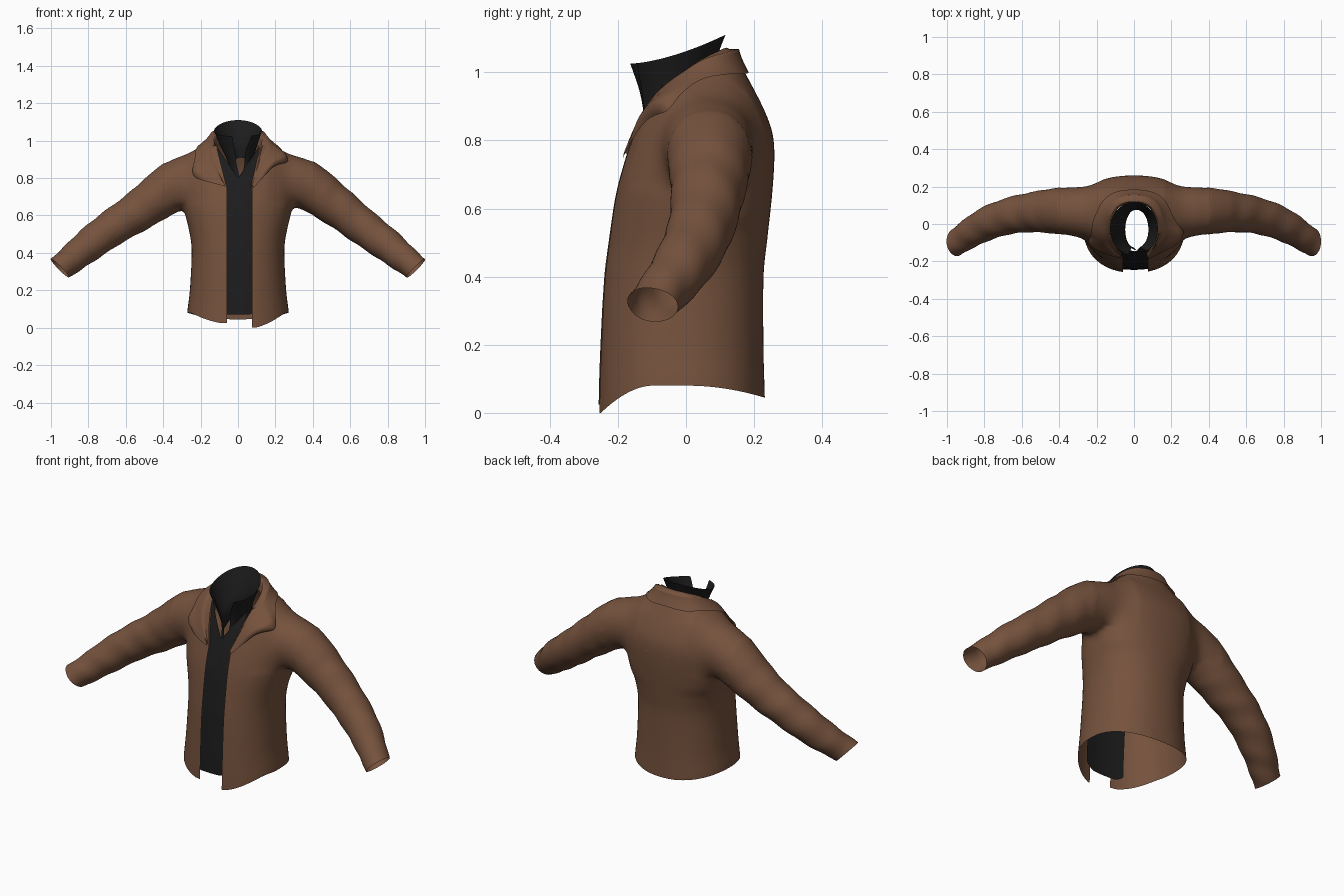
import bpy, bmesh
from math import sin, cos, pi, copysign
from mathutils import Vector
from mathutils.bvhtree import BVHTree

if "Cube" in bpy.data.objects:
    bpy.data.objects.remove(bpy.data.objects["Cube"])


def material(name, rgb):
    m = bpy.data.materials.new(name)
    m.use_nodes = True
    m.diffuse_color = (*rgb, 1)
    bsdf = m.node_tree.nodes["Principled BSDF"]
    bsdf.inputs["Base Color"].default_value = (*rgb, 1)
    bsdf.inputs["Roughness"].default_value = 0.8
    return m


brown = material("brown cloth", (0.18, 0.085, 0.047))
black = material("black cloth", (0.012, 0.012, 0.012))


def spline(points, steps):
    """Catmull-Rom interpolation through tuples of any length."""
    p = [points[0]] + list(points) + [points[-1]]
    out = []
    for i in range(1, len(p) - 2):
        for s in range(steps):
            t = s / steps
            out.append(tuple(
                b + 0.5 * t * (c - a + t * (2 * a - 5 * b + 4 * c - d + t * (3 * (b - c) + d - a)))
                for a, b, c, d in zip(*p[i - 1:i + 3])))
    return out + [tuple(points[-1])]


def loft(bm, rows, closed=False, caps=False):
    vs = [[bm.verts.new(p) for p in row] for row in rows]
    n = len(vs[0])
    for a, b in zip(vs, vs[1:]):
        for i in range(n if closed else n - 1):
            j = (i + 1) % n
            bm.faces.new((a[i], a[j], b[j], b[i]))
    if caps:
        bm.faces.new(vs[0])
        bm.faces.new(vs[-1])


def finish(name, bm, mat):
    me = bpy.data.meshes.new(name)
    bm.to_mesh(me)
    bm.free()
    me.materials.append(mat)
    me.shade_smooth()
    ob = bpy.data.objects.new(name, me)
    bpy.context.collection.objects.link(ob)
    return ob


# Jacket volume: torso rings (height, half width, front, back)
TORSO = [(-.06, .277, -.262, .234), (.08, .272, -.261, .232), (.2, .258, -.257, .228),
         (.4, .248, -.245, .228), (.5, .258, -.232, .238), (.64, .29, -.21, .253),
         (.75, .305, -.18, .26), (.82, .3, -.157, .255), (.88, .29, -.132, .234),
         (.93, .265, -.105, .21), (.97, .21, -.08, .189), (1.0, .165, -.06, .173),
         (1.05, .13, -.05, .15), (1.1, .12, -.04, .14)]


def power(v, e):
    return copysign(abs(v) ** e, v)


bm = bmesh.new()
rows = []
for z, w, f, b in spline(TORSO, 4):
    row = []
    for k in range(48):
        a = 2 * pi * k / 48
        squareness = .72 if a < pi and .55 < z < .95 else .88
        row.append((w * power(cos(a), .9), (f + b) / 2 + (b - f) / 2 * power(sin(a), squareness), z))
    rows.append(row)
loft(bm, rows, closed=True, caps=True)

# Sleeve volumes (x, y, z, radius)
SLEEVE = [(.18, .06, .815, .125), (.3, .066, .783, .138), (.4, .07, .73, .126),
          (.5, .066, .658, .113), (.6, .056, .587, .103), (.7, .034, .515, .096),
          (.8, -.005, .44, .089), (.88, -.052, .375, .079), (.952, -.1, .318, .071),
          (1.01, -.14, .272, .07)]
path = spline(SLEEVE, 6)
for side in (-1, 1):
    rows = []
    for i, (x, y, z, r) in enumerate(path):
        q0, q1 = path[max(i - 1, 0)], path[min(i + 1, len(path) - 1)]
        d = (Vector(q1[:3]) - Vector(q0[:3])).normalized()
        u = d.cross(Vector((0, 1, 0))).normalized()
        v = d.cross(u)
        lift = side * .012 * max(0, 1 - ((x - .47) / .2) ** 2)
        row = []
        for k in range(32):
            a = 2 * pi * k / 32
            rr = r + .0025 * sin(i * .85 + 2.5 * sin(a + side)) * (i > 14)
            p = Vector((x, y, z + lift)) + rr * (u * cos(a) + v * sin(a))
            row.append((p.x * side, p.y, p.z))
        rows.append(row)
    loft(bm, rows, closed=True, caps=True)
bmesh.ops.recalc_face_normals(bm, faces=bm.faces)
jacket = finish("jacket", bm, brown)

# Fuse torso and sleeves into one soft cloth surface
rm = jacket.modifiers.new("fuse", "REMESH")
rm.mode, rm.voxel_size = "VOXEL", 0.014
sm = jacket.modifiers.new("soften", "SMOOTH")
sm.factor, sm.iterations = 0.5, 10
fused = bpy.data.meshes.new_from_object(jacket.evaluated_get(bpy.context.evaluated_depsgraph_get()))
jacket.modifiers.clear()
bm = bmesh.new()
bm.from_mesh(fused)

# Blend the shoulder seams further
seam = [v for v in bm.verts if .17 < abs(v.co.x) < .4 and v.co.z > .66]
for _ in range(40):
    bmesh.ops.smooth_vert(bm, verts=seam, factor=.5, use_axis_x=True, use_axis_y=True, use_axis_z=True)
bm.normal_update()
body = BVHTree.FromBMesh(bm)


def cut(co, no, clear=False):
    bmesh.ops.bisect_plane(bm, geom=bm.verts[:] + bm.edges[:] + bm.faces[:],
                           plane_co=co, plane_no=no, clear_outer=clear)


# Open the hem, cuffs and neck
cut((0, 0, .08), (0, 0, -1), True)
for side in (-1, 1):
    cut((.952 * side, -.1, .318), (.7 * side, -.12, -.7), True)
cut((0, .17, 1.03), (0, -.08, .31), True)

# Open the front, widening into a V above the chest
EDGE = {-1: .06, 1: .075}
V_START, V_SLOPE = .75, .25
cut((0, 0, V_START), (0, 0, 1))
for side, e in EDGE.items():
    cut((side * e, 0, 0), (1, 0, 0))
    cut((side * e, 0, V_START), (1, 0, -side * V_SLOPE))
gone = []
for f in bm.faces:
    c = f.calc_center_median()
    limit = EDGE[1 if c.x > 0 else -1] + max(0, c.z - V_START) * V_SLOPE
    if c.y < -.02 and abs(c.x) < limit:
        gone.append(f)
bmesh.ops.delete(bm, geom=gone, context="FACES")

# Dip the hem at front and back
for v in bm.verts:
    if v.co.z < .3 and abs(v.co.x) < .35:
        fade = min(1, (.3 - v.co.z) / .22)
        front = min(1, max(0, (-v.co.y - .1) / .15)) ** 1.8
        back = max(0, v.co.y / .23) ** 2
        v.co.z -= fade * ((.08 if v.co.x > 0 else .055) * front + .035 * back)
old = jacket.data
bm.to_mesh(fused)
bm.free()
jacket.data = fused
fused.shade_smooth()
bpy.data.meshes.remove(old)

# Folded collar: fold line and outer edge, from centre back to lapel end
FOLD = [(0, .12, 1.072), (.08, .1, 1.065), (.125, .03, 1.03), (.122, -.05, .965),
        (.1, -.105, .89), (.07, -.168, .755)]
OUTER = [(0, .185, 1.0), (.12, .15, .985), (.2, .04, .96)]
LAPEL = {-1: [(.225, -.05, .91), (.245, -.13, .815), (.07, -.18, .755)],
         1: [(.278, -.07, .91), (.195, -.14, .865), (.08, -.18, .745)]}


def both_sides(left, right):
    return [(-x, y, z) for x, y, z in right[:0:-1]] + left


folds = spline(both_sides(FOLD, FOLD), 6)
outers = spline(both_sides(OUTER + LAPEL[1], OUTER + LAPEL[-1]), 6)
GAP, STEPS = .01, 8
rows = []
for f, o in zip(folds, outers):
    f, o = Vector(f), Vector(o)
    stand = Vector((f.x * .92, f.y * .92, f.z - .07 * min(1, max(0, (f.z - .76) / .2))))
    row = [stand, stand.lerp(f, .6)]
    for s in range(STEPS + 1):
        t = s / STEPS
        p = f.lerp(o, t) + Vector((0, 0, .012 * sin(pi * t)))
        loc, normal, _, _ = body.find_nearest(p)
        if t == 1 or (t > .2 and (p - loc).dot(normal) < GAP):
            p = loc + normal * GAP
        row.append(p)
    rows.append(row)
bm = bmesh.new()
loft(bm, rows)
finish("collar", bm, brown)

# Shirt front panel, following the inside of the jacket and rising beside the neck
heights = spline(TORSO, 8)


def front_at(z):
    return min(heights, key=lambda h: abs(h[0] - z))[2]


bm = bmesh.new()
rows = []
for i in range(41):
    row = []
    for k in range(25):
        x = -.125 + .235 * k / 24
        low = .07 + 9 * max(0, abs(x + .01) - .06) ** 2
        top = .8 + 1.5 * abs(x)
        z = low + (top - low) * i / 40
        row.append((x, front_at(z) + .016 + .9 * x * x, z))
    rows.append(row)
loft(bm, rows)
for _ in range(3):
    bmesh.ops.smooth_vert(bm, verts=bm.verts, factor=.5, use_axis_y=True)
finish("shirt_front", bm, black)

# High shirt neck: a funnel split off-centre at the front
# rings: centre x, half width, half depth, centre y, front z, back z, left split, right split
NECK = [(.015, .062, .11, -.03, .79, .91, .03, .03), (.012, .068, .102, -.026, .86, .97, .3, .25),
        (.004, .096, .113, -.025, .94, 1.035, .4, .22), (0, .128, .142, -.026, 1.025, 1.11, .6, .25)]
bm = bmesh.new()
rows = []
for cx, w, d, cy, zf, zb, left, right in spline(NECK, 6):
    row = []
    for k in range(49):
        a = left + (2 * pi - left - right) * k / 48
        row.append((cx + w * sin(a), cy - d * cos(a), zf + (zb - zf) * ((1 - cos(a)) / 2) ** 1.6))
    rows.append(row)
loft(bm, rows)
finish("shirt_neck", bm, black)
